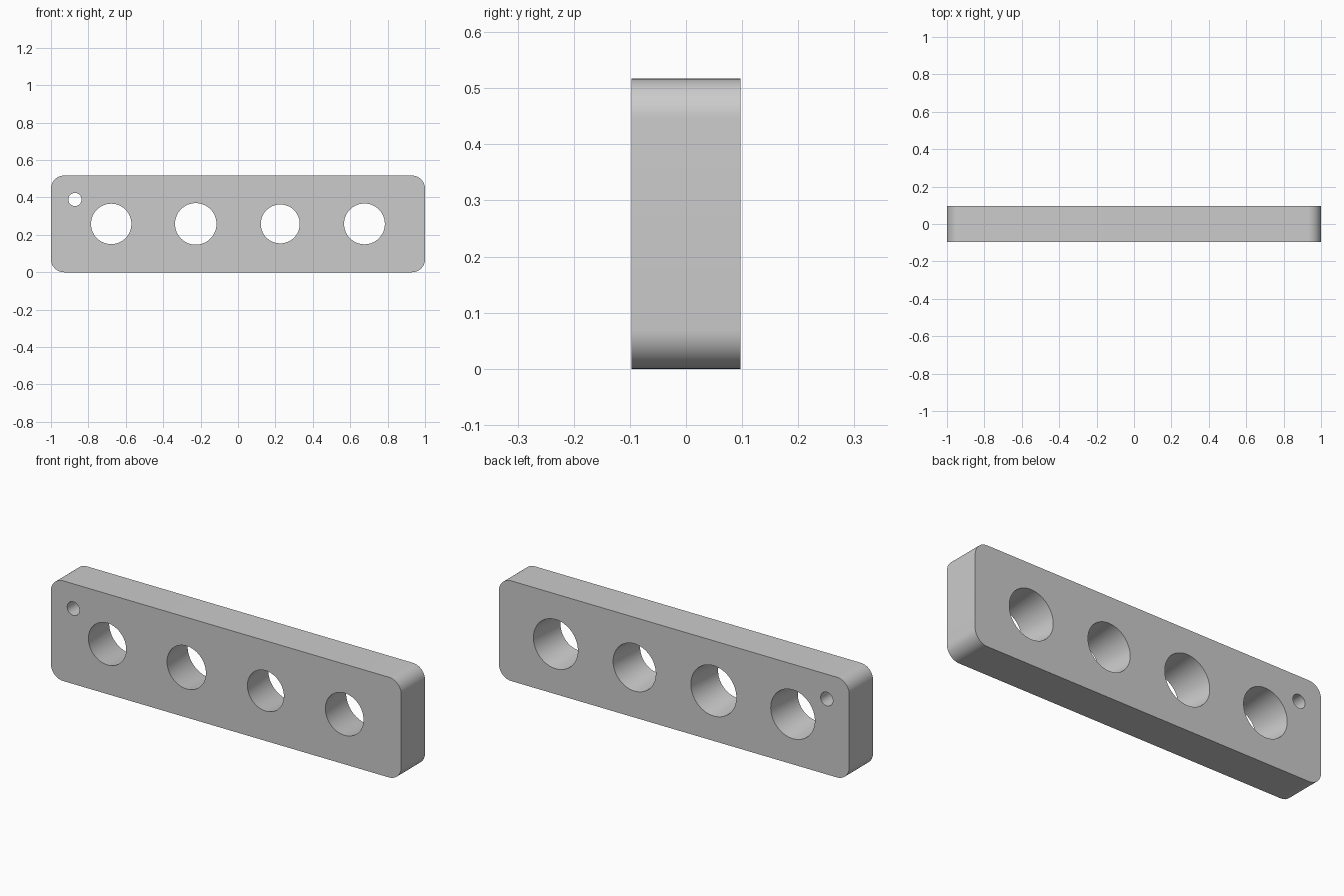
import bpy
import bmesh
from math import cos, sin, pi, radians

cube = bpy.data.objects.get("Cube")
if cube:
    bpy.data.objects.remove(cube, do_unlink=True)

HEIGHT, HALF_DEPTH, CORNER = 0.517, 0.0975, 0.07
MID = HEIGHT / 2

# Through holes: x, z, front radius, back radius
HOLES = [
    (-0.678, MID, 0.108, 0.126),
    (-0.226, MID, 0.111, 0.130),
    (0.226, MID, 0.104, 0.122),
    (0.676, MID, 0.109, 0.127),
    (-0.872, 0.389, 0.035, 0.035),
]


def circle(x, z, radius, count=64):
    return [(x + radius * cos(2 * pi * i / count),
             z + radius * sin(2 * pi * i / count)) for i in range(count)]


def rounded_outline(steps=12):
    points = []
    corners = [(1, 1), (-1, 1), (-1, -1), (1, -1)]
    for k, (sx, sz) in enumerate(corners):
        cx, cz = sx * (1 - CORNER), MID + sz * (MID - CORNER)
        for i in range(steps + 1):
            a = (k + i / steps) * pi / 2
            points.append((cx + CORNER * cos(a), cz + CORNER * sin(a)))
    return points


def add_loop(bm, points, y):
    verts = [bm.verts.new((x, y, z)) for x, z in points]
    edges = [bm.edges.new((v, verts[(i + 1) % len(verts)]))
             for i, v in enumerate(verts)]
    return verts, edges


def add_wall(bm, front, back):
    for i in range(len(front)):
        j = (i + 1) % len(front)
        bm.faces.new((front[i], front[j], back[j], back[i]))


# Plate: matching loops on both faces, filled around the holes
bm = bmesh.new()
outline = rounded_outline()
pairs = [(outline, outline)]
pairs += [(circle(x, z, rf), circle(x, z, rb)) for x, z, rf, rb in HOLES]
caps = {-1: [], 1: []}
walls = []
for front_points, back_points in pairs:
    front, front_edges = add_loop(bm, front_points, -HALF_DEPTH)
    back, back_edges = add_loop(bm, back_points, HALF_DEPTH)
    caps[-1] += front_edges
    caps[1] += back_edges
    walls.append((front, back))
for side, edges in caps.items():
    bmesh.ops.triangle_fill(bm, edges=edges, use_beauty=True,
                            use_dissolve=False, normal=(0, side, 0))

# Outer rim and tapered bores
for front, back in walls:
    add_wall(bm, front, back)
bmesh.ops.recalc_face_normals(bm, faces=bm.faces)

mesh = bpy.data.meshes.new("drilled_plate")
bm.to_mesh(mesh)
bm.free()
plate = bpy.data.objects.new("drilled_plate", mesh)
bpy.context.collection.objects.link(plate)

# Plain grey
grey = bpy.data.materials.new("light_grey")
grey.use_nodes = True
colour = (0.6, 0.6, 0.6, 1)
grey.diffuse_color = colour
grey.node_tree.nodes["Principled BSDF"].inputs["Base Color"].default_value = colour
mesh.materials.append(grey)

bpy.ops.object.select_all(action="DESELECT")
plate.select_set(True)
bpy.context.view_layer.objects.active = plate
bpy.ops.object.shade_smooth_by_angle(angle=radians(30))
